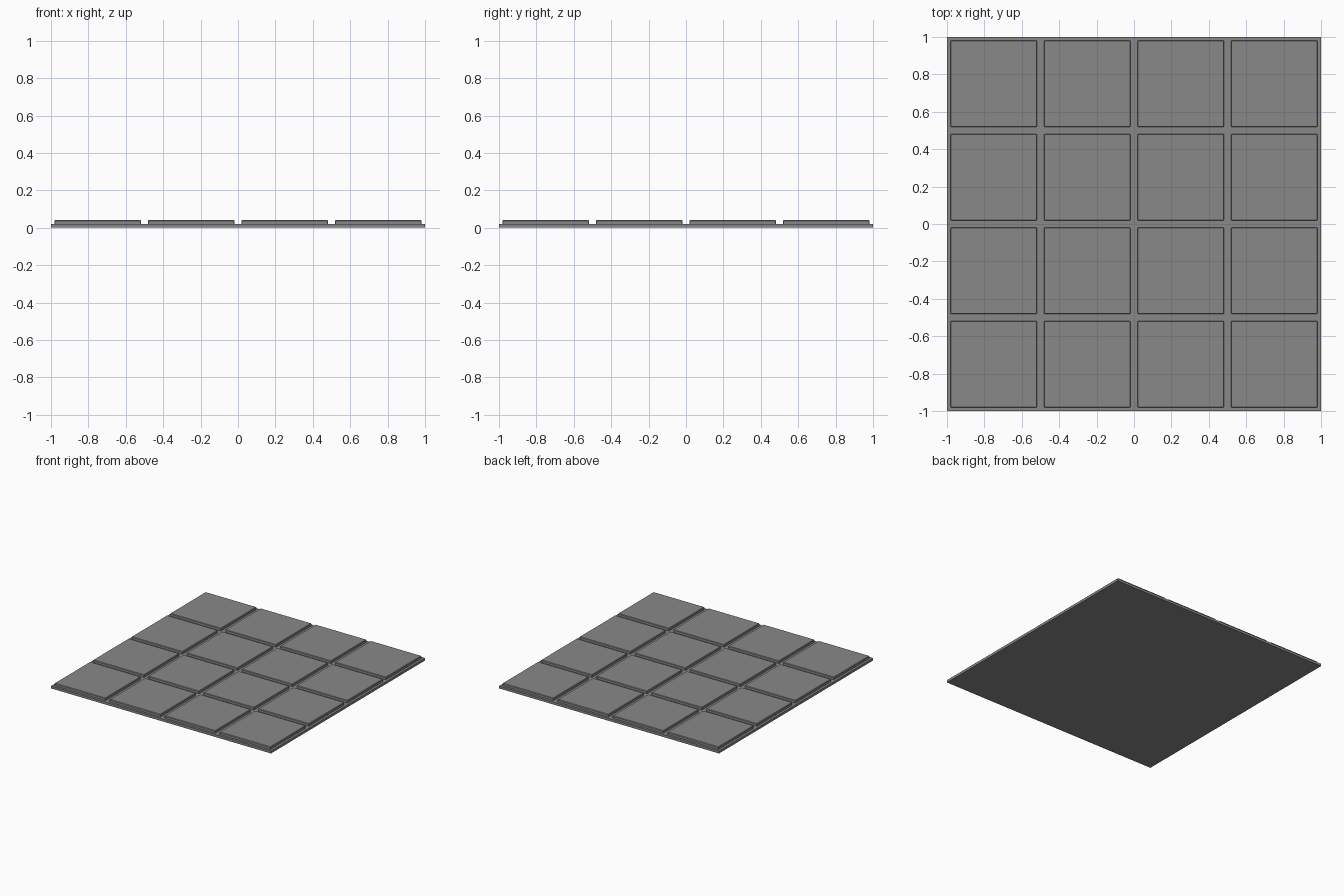
import bpy

if "Cube" in bpy.data.objects:
    bpy.data.objects.remove(bpy.data.objects["Cube"])

grey = bpy.data.materials.new("stone_grey")
grey.diffuse_color = (0.25, 0.25, 0.25, 1)
grey.use_nodes = True
grey.node_tree.nodes["Principled BSDF"].inputs["Base Color"].default_value = grey.diffuse_color


def box(name, center, size, bevel=0):
    bpy.ops.mesh.primitive_cube_add(size=1, location=center)
    ob = bpy.context.object
    ob.name = name
    ob.scale = size
    bpy.ops.object.transform_apply(location=False, rotation=False, scale=True)
    ob.data.materials.append(grey)
    if bevel:
        mod = ob.modifiers.new("edge_bevel", 'BEVEL')
        mod.width = bevel
        mod.segments = 1
    return ob


# Base slab
box("floor_base", (0, 0, 0.01), (2, 2, 0.02))

# Four by four grid of raised tiles, sunk slightly into the base
for row in range(4):
    for col in range(4):
        x, y = -0.75 + 0.5 * col, -0.75 + 0.5 * row
        box(f"floor_tile_{row}_{col}", (x, y, 0.0275), (0.463, 0.463, 0.027), 0.004)
